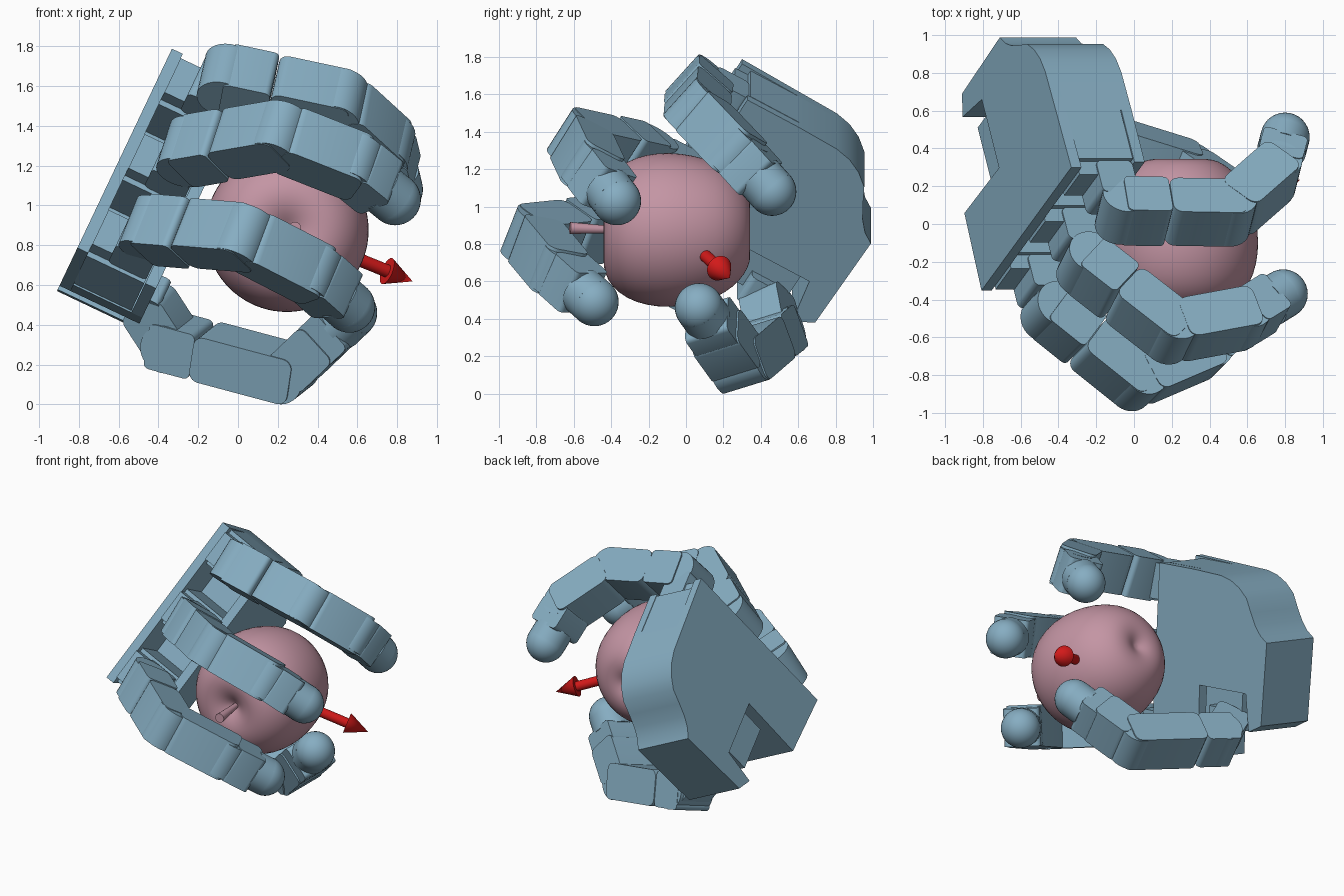
import bpy, bmesh, math
from mathutils import Vector, Matrix

if "Cube" in bpy.data.objects:
    bpy.data.objects.remove(bpy.data.objects["Cube"])

def material(name, col):
    m = bpy.data.materials.new(name)
    m.diffuse_color = (*col, 1)
    m.use_nodes = True
    m.node_tree.nodes["Principled BSDF"].inputs["Base Color"].default_value = m.diffuse_color
    return m

BLUE = material("blue_shell", (0.24, 0.42, 0.54))
PINK = material("pink_skin", (0.55, 0.30, 0.37))
RED = material("red_paint", (0.65, 0.01, 0.01))

# palm frame: F towards the fingers, L across the palm, N out of the palm
F = Vector((.2175, -.862, .458))
L = Vector((-.370, -.507, -.779))
N = Vector((.904, 0, -.429))
G = Vector((-.332, .30, 1.788))

def hand(f, l, n):
    return G + F * f + L * l + N * n

def frame(x, y, origin):
    x = x.normalized()
    y = (y - x * y.dot(x)).normalized()
    z = x.cross(y)
    m = Matrix((x, y, z)).transposed().to_4x4()
    m.translation = origin
    return m

HAND = frame(F, L, G)

def finish(bm, name, mat, matrix=Matrix()):
    bmesh.ops.recalc_face_normals(bm, faces=bm.faces)
    me = bpy.data.meshes.new(name)
    bm.to_mesh(me)
    bm.free()
    ob = bpy.data.objects.new(name, me)
    bpy.context.collection.objects.link(ob)
    ob.matrix_world = matrix
    me.materials.append(mat)
    bpy.ops.object.select_all(action='DESELECT')
    ob.select_set(True)
    bpy.context.view_layer.objects.active = ob
    bpy.ops.object.shade_smooth_by_angle(angle=math.radians(35))
    return ob

def box(name, matrix, lo, hi, bevel=0.0):
    """Box between two corners; edges along local Y are rounded."""
    bm = bmesh.new()
    bmesh.ops.create_cube(bm, size=1)
    for v in bm.verts:
        v.co = Vector([(lo[i] + hi[i]) / 2 + v.co[i] * (hi[i] - lo[i]) for i in range(3)])
    if bevel:
        ed = [e for e in bm.edges if abs(e.verts[0].co.y - e.verts[1].co.y) > 1e-4]
        bmesh.ops.bevel(bm, geom=ed, offset=bevel, segments=5, profile=.5, affect='EDGES')
    return finish(bm, name, BLUE, matrix)

def rod(name, p, q, r1, r2, mat, seg=32):
    bm = bmesh.new()
    d = q - p
    bmesh.ops.create_cone(bm, cap_ends=True, segments=seg, radius1=r1, radius2=r2, depth=d.length)
    m = d.to_track_quat('Z', 'Y').to_matrix().to_4x4()
    m.translation = (p + q) / 2
    return finish(bm, name, mat, m)

def ball(name, c, r):
    bm = bmesh.new()
    bmesh.ops.create_uvsphere(bm, u_segments=32, v_segments=20, radius=r)
    return finish(bm, name, BLUE, Matrix.Translation(c))

def plate(name, outline, n0, n1):
    bm = bmesh.new()
    face = bm.faces.new([bm.verts.new((f, l, n0)) for f, l in outline])
    ext = bmesh.ops.extrude_face_region(bm, geom=[face])
    for v in ext["geom"]:
        if isinstance(v, bmesh.types.BMVert):
            v.co.z = n1
    return finish(bm, name, BLUE, HAND)

# palm: thick body with thumb notch, thin plates either side of the finger motors
side = [(-.46, 1.26), (-.45, .77), (-.87, .77), (-.91, 1.02), (-1.02, .965), (-1.04, .41),
        (-.98, .37), (-.93, .31), (-.885, .23), (-.84, .14), (-.77, .08), (-.69, .04), (-.60, .02)]
plate("palm_body", [(-.36, .012), (-.36, 1.28)] + side, .06, .445)
plate("palm_back", [(0, 0), (0, 1.286)] + side, 0, .06)
box("palm_face", HAND, (-.36, .012, .385), (-.04, 1.28, .445))

W, T, R = .142, .12, .13   # half width, half thickness, fingertip radius

def link(name, p, q, w, a, b, ws=1.0, bevel=.05):
    """Finger segment running from p to q, extended by a and b at the ends."""
    box(name, frame(q - p, w, p), (a, -W * ws, -T), ((q - p).length + b, W * ws, T), bevel)

def knuckle(name, c, w):
    rod(name, c - w * W * .93, c + w * W * .93, T * 1.03, T * 1.03, BLUE)

def fingertip(name, j, tip, w, start):
    d = (tip - j).normalized()
    link(name + "_end", j, tip, w, start, -.09, .88, .03)
    rod(name + "_collar", tip - d * .11, tip, R, R, BLUE)
    ball(name + "_pad", tip, R)

# three fingers: joint positions after the base joint
fingers = {
    "upper_finger": (.15, (.51, .06, 1.51), (.75, .27, 1.29), (.80, .46, 1.08)),
    "middle_finger": (.64, (.20, -.57, 1.35), (.58, -.50, 1.20), (.79, -.37, 1.03)),
    "lower_finger": (1.13, (.02, -.83, .84), (.37, -.68, .66), (.56, -.49, .49)),
}
for name, (l, *pts) in fingers.items():
    j2, j3, tip = map(Vector, pts)
    j1 = hand(.177, l, .25)
    j1 += (j2 - j1).normalized() * .06
    w = (j2 - j1).cross(tip - j2).normalized()
    # stepped motor housing on the palm
    box(name + "_motor", HAND, (-.36, l - .138, .06), (-.06, l + .14, .38))
    box(name + "_motor_step", HAND, (-.08, l - .11, .06), (.02, l + .11, .32))
    box(name + "_bracket", HAND, (-.06, l - .12, .17), (.13, l + .12, .38), .03)
    # segments and joints
    knuckle(name + "_base_joint", j1, w)
    mid = j1.lerp(j2, .42)
    link(name + "_root", j1, mid, w, .0, -.005, 1, .03)
    link(name + "_proximal", mid, j2, w, .0, .06, .96)
    knuckle(name + "_middle_joint", j2, w)
    link(name + "_middle", j2, j3, w, .04, .05, .96)
    knuckle(name + "_outer_joint", j3, w * .9)
    fingertip(name, j3, tip, w, .02)

# thumb
t1, t2, tip = Vector((-.33, .47, .31)), Vector((.25, .29, .155)), Vector((.57, .07, .46))
w = (t2 - t1).cross(tip - t2).normalized()
box("thumb_motor", HAND, (-.82, .77, .05), (-.49, .98, .42))
box("thumb_swivel", HAND, (-.78, .88, .16), (-.58, 1.04, .50), .03)
link("thumb_bracket", hand(-.72, .97, .42), t1, w, 0, .03, .8)
knuckle("thumb_base_joint", t1, w)
link("thumb_root", t1, t1.lerp(t2, .25), w, -.09, .0, .95, .03)
link("thumb_proximal", t1.lerp(t2, .25), t2, w, .0, .06)
knuckle("thumb_middle_joint", t2, w)
link("thumb_middle", t2, t2.lerp(tip, .6), w, .03, 0, .95, .04)
fingertip("thumb", t2, tip, w, .25)

# apple: profile turned about the y axis, stem end at the front
C = Vector((.246, -.05, .875))
profile = [(0, -.325), (.03, -.335), (.08, -.37), (.14, -.39), (.20, -.392), (.27, -.37),
           (.34, -.31), (.39, -.22), (.415, -.10), (.412, .02), (.385, .15), (.34, .26),
           (.27, .34), (.20, .385), (.14, .396), (.09, .392), (.05, .375), (.02, .36), (0, .36)]
bm = bmesh.new()
vs = [bm.verts.new((r, y, 0)) for r, y in profile]
es = [bm.edges.new(p) for p in zip(vs, vs[1:])]
bmesh.ops.spin(bm, geom=vs + es, cent=(0, 0, 0), axis=(0, 1, 0), angle=2 * math.pi, steps=40)
bmesh.ops.remove_doubles(bm, verts=bm.verts, dist=1e-4)
apple = finish(bm, "apple", PINK, Matrix.Translation(C))
for p in apple.data.polygons:
    p.use_smooth = True
sub = apple.modifiers.new("smooth", 'SUBSURF')
sub.levels = sub.render_levels = 1
rod("apple_stem", C + Vector((0, -.30, 0)), C + Vector((.04, -.57, .01)), .016, .032, PINK, 16)

# arrow leaving the apple
end = Vector((.878, .235, .618))
d = (end - C).normalized()
rod("arrow_shaft", C + d * .25, end - d * .13, .033, .033, RED)
rod("arrow_head", end - d * .15, end, .07, 0, RED)
